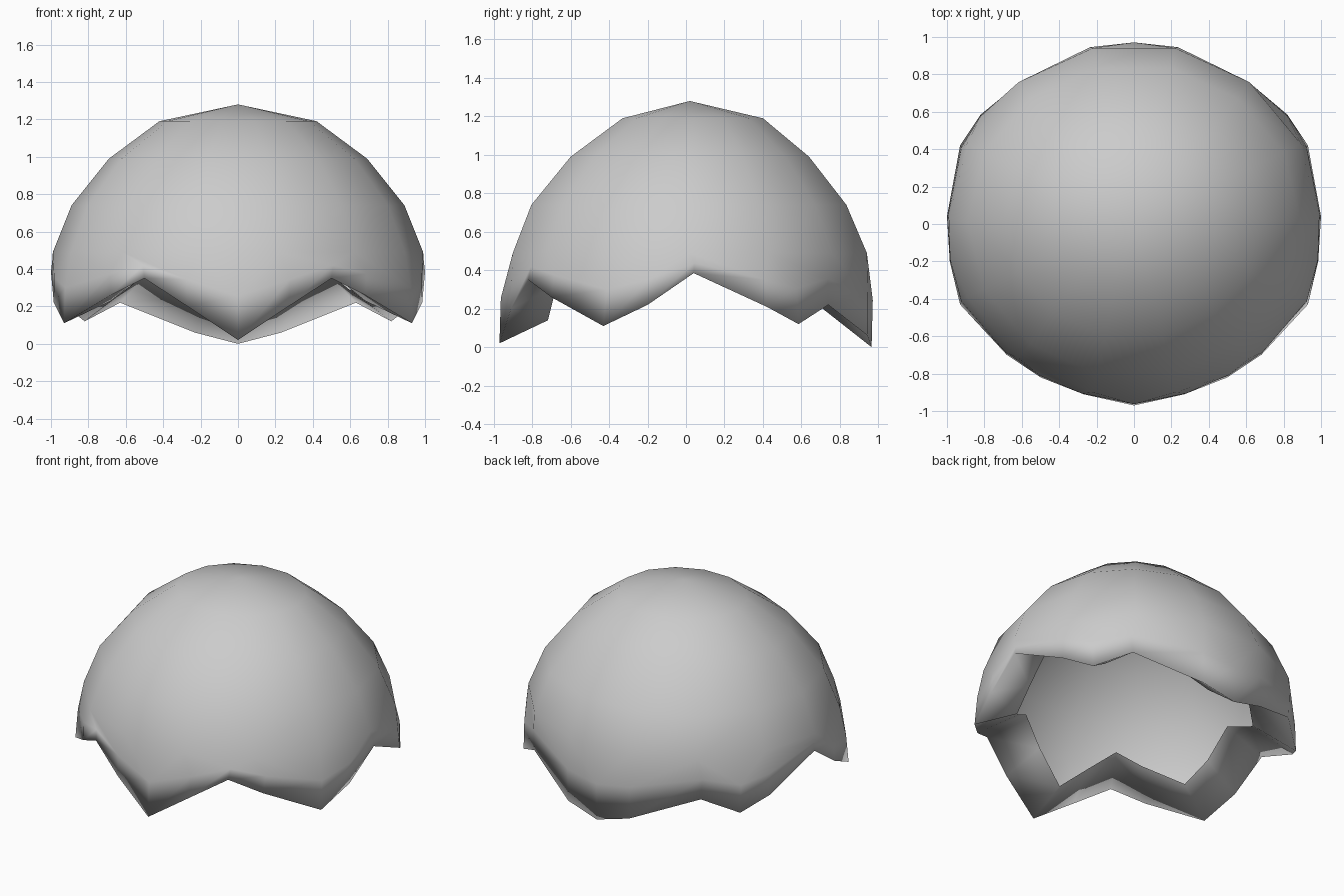
import bpy, bmesh, math

if "Cube" in bpy.data.objects:
    bpy.data.objects.remove(bpy.data.objects["Cube"])

bm = bmesh.new()
N = 14
TAU = 2 * math.pi

# dome rings: height, x radius, y radius, y centre
RINGS = [(1.19, 0.42, 0.375, 0.035), (0.99, 0.69, 0.636, 0.02),
         (0.74, 0.89, 0.84, 0.015), (0.49, 0.99, 0.944, 0.02)]

# jagged rim, right half from front tip to back tip
HALF = [(0, -0.97, 0.02), (0.27, -0.91, 0.20), (0.50, -0.82, 0.35),
        (0.68, -0.70, 0.26), (0.93, -0.43, 0.11), (0.985, -0.20, 0.22),
        (1.0, 0.04, 0.385), (0.93, 0.42, 0.21), (0.82, 0.585, 0.12),
        (0.63, 0.74, 0.22), (0.23, 0.945, 0.06), (0, 0.965, 0.0)]
RIM = HALF + [(-x, y, z) for x, y, z in reversed(HALF[1:-1])]


def angle(co):
    """Angle around z, counted from the front."""
    return (math.atan2(co[1], co[0]) + math.pi / 2 + 1e-6) % TAU


def loop(points):
    return [bm.verts.new(p) for p in points]


def strip(upper, lower):
    """Join two loops of equal count with quads."""
    n = len(upper)
    for i in range(n):
        j = (i + 1) % n
        bm.faces.new((lower[i], lower[j], upper[j], upper[i]))


def zipper(upper, lower):
    """Join two loops of different counts with triangles."""
    def at(vs, k):
        return angle(vs[k % len(vs)].co) + TAU * (k // len(vs))
    i = j = 0
    while i < len(upper) or j < len(lower):
        u, w = upper[i % len(upper)], lower[j % len(lower)]
        if j < len(lower) and (i >= len(upper) or at(lower, j + 1) <= at(upper, i + 1)):
            j += 1
            bm.faces.new((w, lower[j % len(lower)], u))
        else:
            i += 1
            bm.faces.new((w, upper[i % len(upper)], u))


# dome
rings = []
for z, rx, ry, cy in RINGS:
    angs = [-math.pi / 2 + TAU * (k + 0.5) / N for k in range(N)]
    rings.append(loop([(rx * math.cos(a), cy + ry * math.sin(a), z) for a in angs]))
apex = bm.verts.new((0, 0.02, 1.28))
for k in range(N):
    bm.faces.new((rings[0][k], rings[0][(k + 1) % N], apex))
for a, b in zip(rings, rings[1:]):
    strip(a, b)

# wall from lowest ring to the jagged rim, slightly bulged half way
mid = []
for x, y, z in RIM:
    a = math.atan2(y, x)
    f = 0.5 * (1 + 0.04 * (0.49 - z))
    mid.append(((x + 0.98 * math.cos(a)) * f,
                (y + 0.01 + 0.93 * math.sin(a)) * f, (z + 0.49) / 2))
mid = loop(mid)
rim = loop(RIM)
zipper(rings[-1], mid)
strip(mid, rim)

# broad lip turned inward and up from the rim
lip = loop([(x * 0.73, y * 0.74, z + 0.12 + 0.08 * max(0, y)) for x, y, z in RIM])
strip(rim, lip)

for f in bm.faces:
    f.smooth = True
me = bpy.data.meshes.new("cracked_shell")
bm.to_mesh(me)
bm.free()
bpy.context.collection.objects.link(bpy.data.objects.new("cracked_shell", me))
